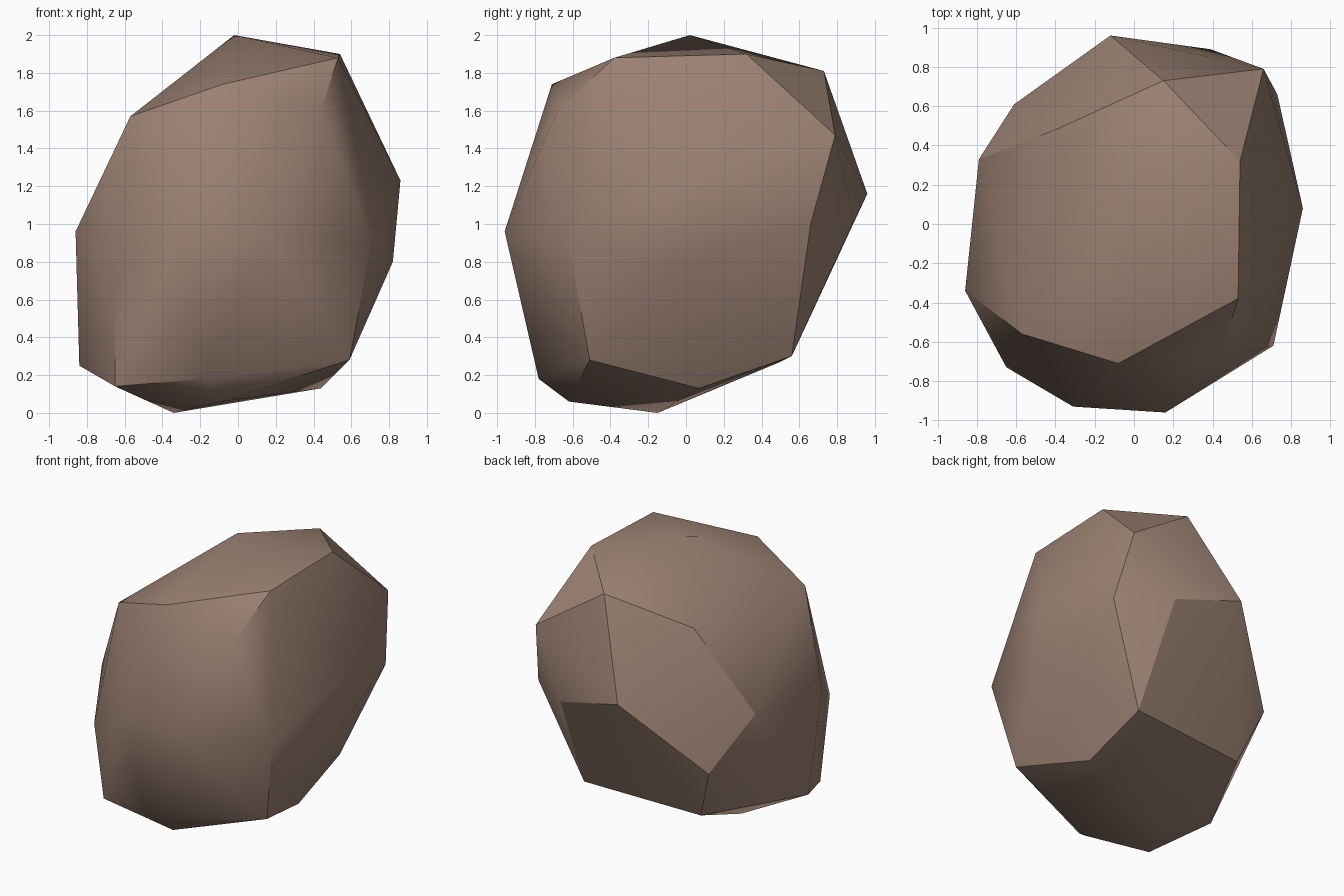
import bpy
import bmesh
import math
from mathutils import Vector

cube = bpy.data.objects.get("Cube")
if cube:
    bpy.data.objects.remove(cube, do_unlink=True)


def make_material(name, colour):
    mat = bpy.data.materials.new(name)
    mat.use_nodes = True
    mat.diffuse_color = colour
    bsdf = mat.node_tree.nodes["Principled BSDF"]
    bsdf.inputs["Base Color"].default_value = colour
    bsdf.inputs["Roughness"].default_value = 0.9
    return mat


# Corners of the boulder in hundredths of a unit, listed from the crown down
crown = [(-2, 2, 200), (53, -38, 188), (54, 32, 190), (15, 73, 181),
         (-8, -71, 174), (44, -68, 160), (-57, -56, 157), (-40, 48, 161),
         (66, 79, 147)]
waist = [(86, 8, 123), (-12, 96, 116), (-79, 33, 103), (39, 89, 102),
         (73, 66, 100), (16, -96, 96), (-31, -93, 94), (-86, -34, 96),
         (71, -62, 90), (82, -2, 80), (-65, -73, 73), (-61, 61, 65)]
base = [(43, 56, 30), (59, -51, 28), (-47, 50, 27), (-84, -21, 25),
        (-18, -78, 18), (-65, -62, 14), (44, 7, 13), (-9, -62, 6),
        (-34, -15, 0)]


def build_boulder(name, corners, material):
    """Wrap the corners in a faceted convex skin."""
    bm = bmesh.new()
    for corner in corners:
        bm.verts.new(Vector(corner) / 100)
    hull = bmesh.ops.convex_hull(bm, input=bm.verts[:])
    spare = [v for v in hull["geom_interior"] if isinstance(v, bmesh.types.BMVert)]
    bmesh.ops.delete(bm, geom=spare, context="VERTS")
    # Merge nearly flat triangles into broad facets
    bmesh.ops.dissolve_limit(bm, angle_limit=math.radians(2),
                             verts=bm.verts[:], edges=bm.edges[:])
    bmesh.ops.recalc_face_normals(bm, faces=bm.faces[:])
    mesh = bpy.data.meshes.new(name)
    bm.to_mesh(mesh)
    bm.free()
    mesh.materials.append(material)
    obj = bpy.data.objects.new(name, mesh)
    bpy.context.collection.objects.link(obj)
    return obj


stone = make_material("brown_stone", (0.33, 0.22, 0.17, 1))
boulder = build_boulder("boulder", crown + waist + base, stone)

# Soften shallow creases and keep the strong ones crisp
bpy.ops.object.select_all(action="DESELECT")
boulder.select_set(True)
bpy.context.view_layer.objects.active = boulder
bpy.ops.object.shade_smooth_by_angle(angle=math.radians(30))
